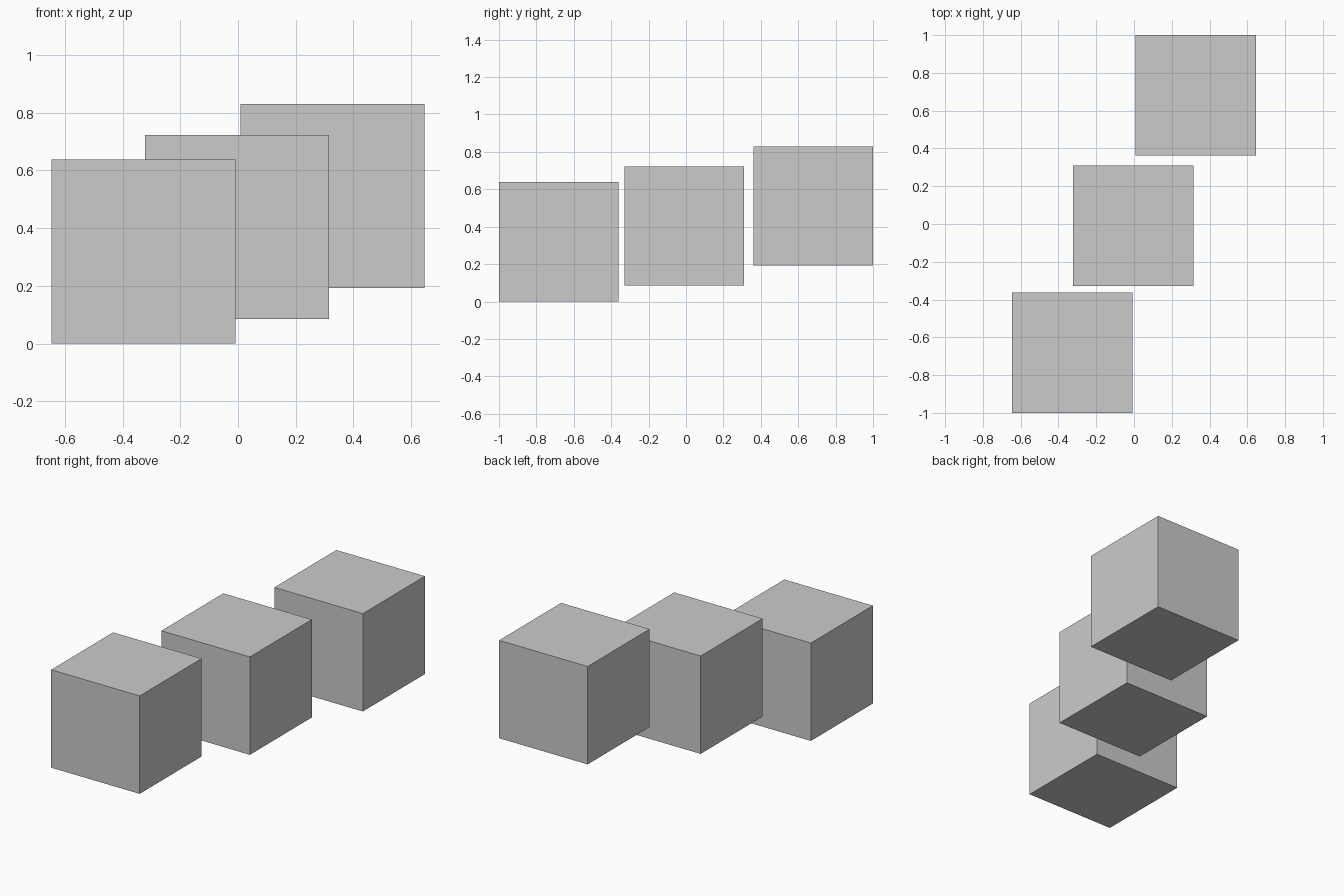
import bpy

if "Cube" in bpy.data.objects:
    bpy.data.objects.remove(bpy.data.objects["Cube"])

SIZE = 0.638

# Three equal cubes rising in a diagonal row from front left to back right
cubes = {
    "front_cube": (-0.328, -0.681, 0.319),
    "middle_cube": (-0.003, -0.010, 0.404),
    "back_cube": (0.328, 0.681, 0.511),
}

for name, centre in cubes.items():
    bpy.ops.mesh.primitive_cube_add(size=SIZE, location=centre)
    bpy.context.object.name = name
